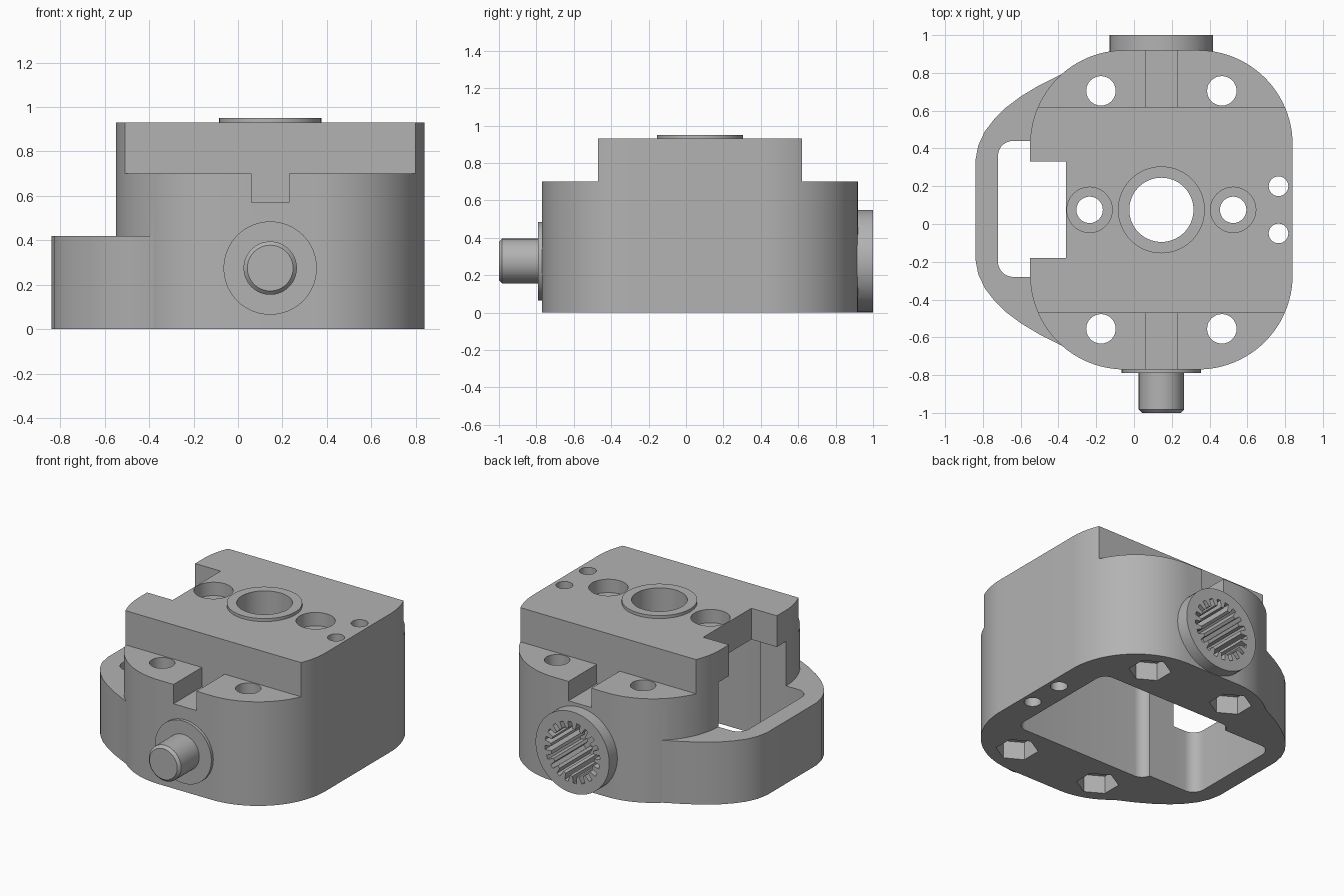
import bpy, bmesh, math

cube = bpy.data.objects.get("Cube")
if cube:
    bpy.data.objects.remove(cube, do_unlink=True)

grey = bpy.data.materials.new("machined_grey")
grey.use_nodes = True
COLOUR = (0.45, 0.45, 0.45, 1)
grey.diffuse_color = COLOUR
grey.node_tree.nodes["Principled BSDF"].inputs["Base Color"].default_value = COLOUR

CX, CY = 0.145, 0.075     # centre of the housing
SHAFT_Z = 0.275           # height of the drive axis


def prism(name, points, lo, hi, axis="z"):
    """Extrude a closed outline along z, or along y from an x-z outline."""
    bm = bmesh.new()
    place = (lambda p, h: (p[0], p[1], h)) if axis == "z" else (lambda p, h: (p[0], h, p[1]))
    face = bm.faces.new([bm.verts.new(place(p, lo)) for p in points])
    top = bmesh.ops.extrude_face_region(bm, geom=[face])["geom"]
    shift = (0, 0, hi - lo) if axis == "z" else (0, hi - lo, 0)
    bmesh.ops.translate(bm, vec=shift, verts=[v for v in top if isinstance(v, bmesh.types.BMVert)])
    bmesh.ops.recalc_face_normals(bm, faces=bm.faces)
    mesh = bpy.data.meshes.new(name)
    bm.to_mesh(mesh)
    bm.free()
    mesh.materials.append(grey)
    obj = bpy.data.objects.new(name, mesh)
    bpy.context.collection.objects.link(obj)
    return obj


def circle(x, y, r, n=64, start=0.0):
    return [(x + r * math.cos(start + math.tau * i / n),
             y + r * math.sin(start + math.tau * i / n)) for i in range(n)]


def rectangle(x0, x1, y0, y1, r=0, n=16):
    if not r:
        return [(x0, y0), (x1, y0), (x1, y1), (x0, y1)]
    corners = [(x1 - r, y1 - r), (x0 + r, y1 - r), (x0 + r, y0 + r), (x1 - r, y0 + r)]
    return [(cx + r * math.cos((k + i / n) * math.pi / 2), cy + r * math.sin((k + i / n) * math.pi / 2))
            for k, (cx, cy) in enumerate(corners) for i in range(n + 1)]


def combine(target, tool, operation):
    mod = target.modifiers.new(operation.lower(), "BOOLEAN")
    mod.operation, mod.solver, mod.object = operation, "EXACT", tool
    bpy.context.view_layer.objects.active = target
    bpy.ops.object.modifier_apply(modifier=mod.name)
    bpy.data.objects.remove(tool, do_unlink=True)


def cut(points, lo, hi, axis="z"):
    combine(housing, prism("cutter", points, lo, hi, axis), "DIFFERENCE")


def smooth(obj):
    bpy.ops.object.select_all(action="DESELECT")
    obj.select_set(True)
    bpy.context.view_layer.objects.active = obj
    bpy.ops.object.shade_smooth_by_angle(angle=math.radians(30))


# Main housing block
housing = prism("housing", rectangle(-0.55, 0.84, -0.77, 0.92, 0.5, 24), 0, 0.93)

# End ledges with a key slot in each
for y0, y1 in ((-1.2, -0.47), (0.62, 1.2)):
    cut(rectangle(-1, 1, y0, y1), 0.7, 1.2)
    cut(rectangle(0.06, 0.23, y0, y1), 0.57, 1.2)

# Low side frame, mirrored about the housing centre line
half = [(-0.3, 0.8), (-0.37, 0.8), (-0.5, 0.735), (-0.6, 0.675), (-0.68, 0.615), (-0.74, 0.555),
        (-0.79, 0.49), (-0.825, 0.415), (-0.84, 0.335)]
frame = half + [(x, 2 * CY - y) for x, y in reversed(half)]
combine(housing, prism("side_frame", frame, 0, 0.42), "UNION")

# Rear hub and raised rim around the bore
combine(housing, prism("rear_hub", circle(CX, SHAFT_Z, 0.274), 0.8, 1.0, "y"), "UNION")
combine(housing, prism("bore_rim", circle(CX, CY, 0.23), 0.85, 0.95), "UNION")

# Inner pocket, side opening and notch in the top plate
cut(rectangle(-0.36, 0.65, -0.34, 0.49, 0.07, 8), -0.1, 0.72)
cut(rectangle(-0.72, -0.2, -0.28, 0.44, 0.08, 8), -0.1, 0.72)
cut(rectangle(-0.7, -0.36, CY - 0.255, CY + 0.255), 0.5, 1.2)

# Bore, counterbored holes and pin holes
cut(circle(CX, CY, 0.17), 0.5, 1.2)
for x in (CX - 0.38, CX + 0.38):
    cut(circle(x, CY, 0.07, 32), 0.5, 1.2)
    cut(circle(x, CY, 0.12, 48), 0.84, 1.2)
for y in (CY - 0.125, CY + 0.125):
    cut(circle(0.765, y, 0.052, 32), -0.1, 1.2)

# Bolt holes with hexagonal nut recesses underneath
for x in (CX - 0.32, CX + 0.32):
    for y in (CY - 0.63, CY + 0.63):
        cut(circle(x, y, 0.078, 32), -0.1, 1.2)
        cut(circle(x, y, 0.13, 6, math.pi / 6), -0.1, 0.12)

# Splined socket in the rear hub
TEETH = 20
spline = []
for i in range(TEETH):
    for step, r in ((0.0, 0.16), (0.4, 0.16), (0.5, 0.205), (0.9, 0.205)):
        a = math.tau * (i + step) / TEETH
        spline.append((CX + r * math.cos(a), SHAFT_Z + r * math.sin(a)))
cut(spline, 0.65, 1.1, "y")
smooth(housing)

# Front collar and chamfered drive shaft
smooth(prism("front_collar", circle(CX, SHAFT_Z, 0.21), -0.79, -0.72, "y"))
shaft = prism("drive_shaft", circle(CX, SHAFT_Z, 0.12), -1.0, -0.72, "y")
bm = bmesh.new()
bm.from_mesh(shaft.data)
rim = [e for e in bm.edges if all(v.co.y < -0.99 for v in e.verts)]
bmesh.ops.bevel(bm, geom=rim, offset=0.017, segments=1, affect="EDGES")
bm.to_mesh(shaft.data)
bm.free()
smooth(shaft)
